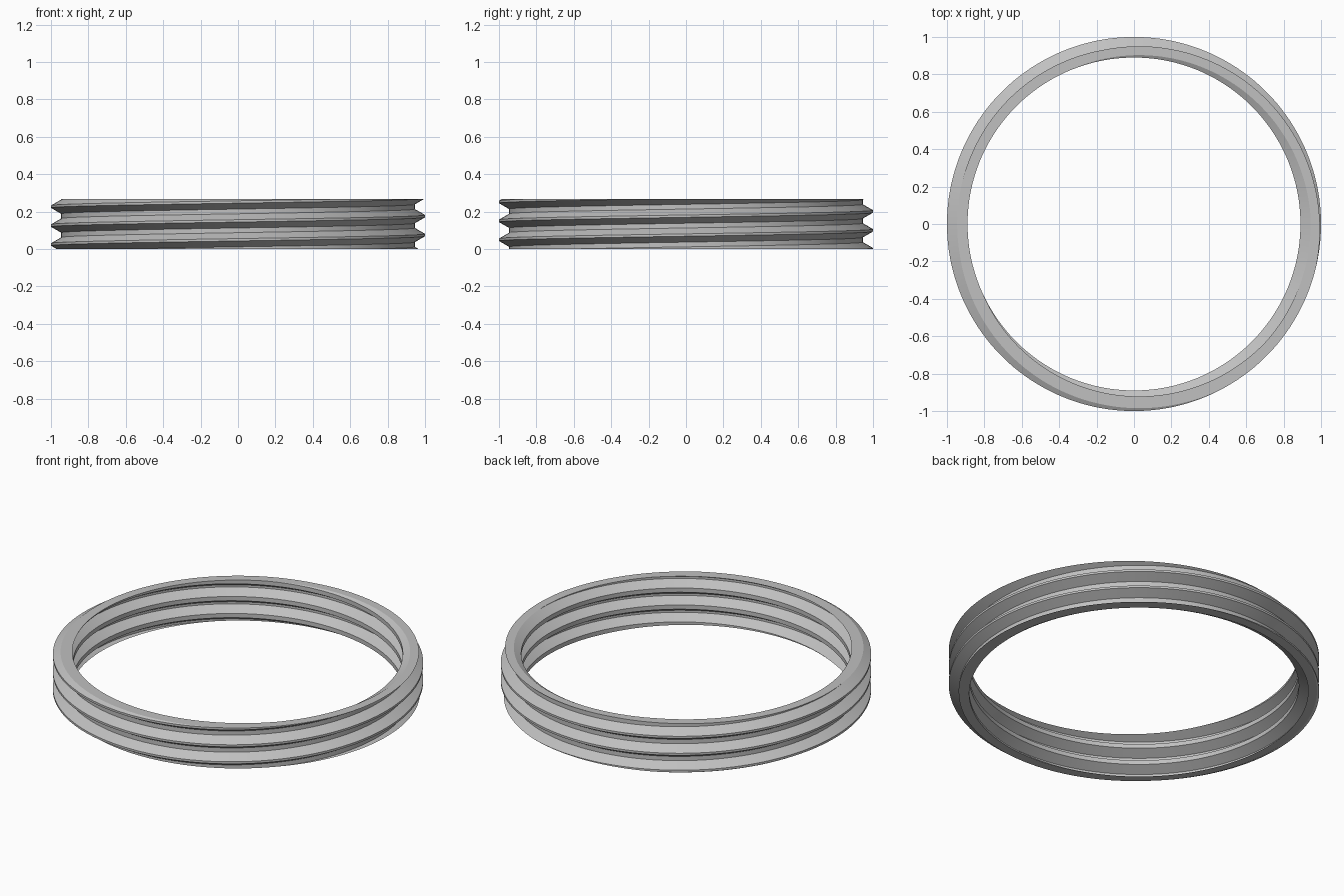
import bpy
import bmesh
import math

cube = bpy.data.objects.get("Cube")
if cube:
    bpy.data.objects.remove(cube, do_unlink=True)

HEIGHT = 0.267
PITCH = 0.101
DEPTH = 0.5413 * PITCH
STEPS = 180            # segments per turn


def add_thread(bm, crest_r, root_r, crest_flat, root_flat, start_z):
    """Right-handed helical thread surface, longer than the ring at both ends."""
    profile = [(crest_r, -crest_flat / 2), (crest_r, crest_flat / 2),
               (root_r, (PITCH - root_flat) / 2), (root_r, (PITCH + root_flat) / 2)]
    count = 7 * STEPS
    rows = []
    for r, dz in profile:
        row = []
        for s in range(count):
            a = math.tau * s / STEPS
            z = start_z + (s / STEPS - 2) * PITCH + dz
            row.append(bm.verts.new((r * math.cos(a), r * math.sin(a), z)))
        rows.append(row)
    # The last row meets the first row one turn further up
    rows.append(rows[0][STEPS:])
    for low, high in zip(rows, rows[1:]):
        for s in range(min(len(low), len(high)) - 1):
            bm.faces.new((low[s], low[s + 1], high[s + 1], high[s]))


bm = bmesh.new()
# Outer thread and inner thread
add_thread(bm, 1.0, 1.0 - DEPTH, PITCH / 8, PITCH / 4, 0.075)
add_thread(bm, 0.89, 0.89 + DEPTH, PITCH / 4, PITCH / 8, 0.02)

# Cut both ends flat and cap them with a ring-shaped face
for z, up in ((0, -1), (HEIGHT, 1)):
    cut = bmesh.ops.bisect_plane(
        bm, geom=bm.verts[:] + bm.edges[:] + bm.faces[:], dist=1e-6,
        plane_co=(0, 0, z), plane_no=(0, 0, up), clear_outer=True)
    rim = [e for e in cut["geom_cut"] if isinstance(e, bmesh.types.BMEdge)]
    bmesh.ops.triangle_fill(bm, edges=rim, use_beauty=True, normal=(0, 0, up))
bmesh.ops.recalc_face_normals(bm, faces=bm.faces[:])

mesh = bpy.data.meshes.new("threaded_ring")
bm.to_mesh(mesh)
bm.free()
ring = bpy.data.objects.new("threaded_ring", mesh)
bpy.context.collection.objects.link(ring)

# Plain grey finish
grey = bpy.data.materials.new("light_grey")
grey.use_nodes = True
colour = (0.53, 0.53, 0.53, 1)
grey.diffuse_color = colour
grey.node_tree.nodes["Principled BSDF"].inputs["Base Color"].default_value = colour
mesh.materials.append(grey)

bpy.ops.object.select_all(action="DESELECT")
ring.select_set(True)
bpy.context.view_layer.objects.active = ring
bpy.ops.object.shade_smooth_by_angle(angle=math.radians(25))
